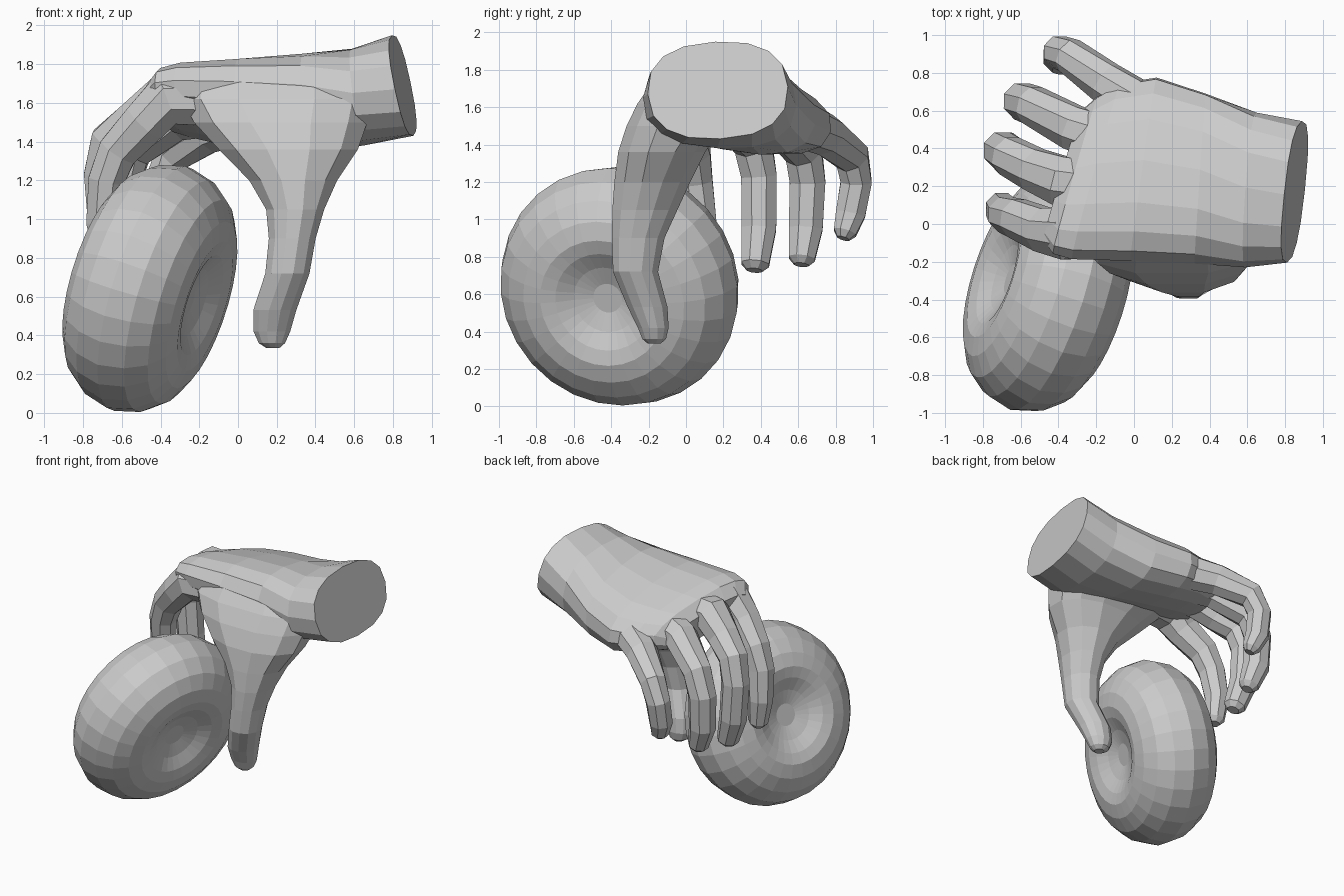
import bpy, bmesh
from math import sin, cos, tau, radians
from mathutils import Vector, Matrix

if "Cube" in bpy.data.objects:
    bpy.data.objects.remove(bpy.data.objects["Cube"])


def loft(name, rings):
    """Skin a list of equal-sized point rings and cap both ends."""
    bm = bmesh.new()
    rows = [[bm.verts.new(p) for p in ring] for ring in rings]
    n = len(rows[0])
    for a, b in zip(rows, rows[1:]):
        for i in range(n):
            j = (i + 1) % n
            bm.faces.new((a[i], a[j], b[j], b[i]))
    bm.faces.new(rows[0])
    bm.faces.new(rows[-1])
    bmesh.ops.recalc_face_normals(bm, faces=bm.faces)
    mesh = bpy.data.meshes.new(name)
    bm.to_mesh(mesh)
    bm.free()
    obj = bpy.data.objects.new(name, mesh)
    bpy.context.collection.objects.link(obj)
    return obj


def soft(v, p=0.82):
    """Squares off an ellipse a little."""
    return (1 if v >= 0 else -1) * abs(v) ** p


def finger(name, path):
    """Tube along (x, y, z, radius) joints with a rounded tip."""
    pts = [Vector(p[:3]) for p in path]
    rad = [p[3] for p in path]
    end = (pts[-1] - pts[-2]).normalized()
    pts.append(pts[-1] + end * 0.035)
    rad.append(rad[-1] * 0.55)
    rings = []
    for k, c in enumerate(pts):
        t = (pts[min(k + 1, len(pts) - 1)] - pts[max(k - 1, 0)]).normalized()
        up = t.cross(Vector((0, 1, 0))).normalized()
        side = up.cross(t)
        rings.append([c + rad[k] * (side * cos(a) + up * sin(a))
                      for a in (tau * (i + 0.5) / 8 for i in range(8))])
    return loft(name, rings)


# Round cushion with a shallow dimple on each side, leaning over
half = [(0.08, 0.22), (0.18, 0.25), (0.27, 0.295), (0.35, 0.313), (0.45, 0.293),
        (0.55, 0.235), (0.625, 0.135)]
profile = half + [(0.66, 0)] + [(r, -h) for r, h in reversed(half)]
disc = loft("dimpled_disc", [[(r * cos(tau * i / 28), r * sin(tau * i / 28), h)
                              for i in range(28)] for r, h in profile])
tilt = Vector((0.91, -0.29, -0.29)).to_track_quat('Z', 'Y').to_matrix().to_4x4()
disc.data.transform(Matrix.Translation((-0.455, -0.355, 0.642)) @ tilt)

# Palm and wrist: x, cy, cz, half width, half height, roll, x shear by width, by height
stations = [
    (0.85, 0.17, 1.69, 0.375, 0.26, 3, 0.04, -0.055),
    (0.62, 0.18, 1.63, 0.41, 0.25, -3, 0.03, -0.03),
    (0.35, 0.24, 1.60, 0.46, 0.23, -12, 0.03, 0),
    (0.05, 0.29, 1.59, 0.50, 0.2, -14, 0.07, 0),
    (-0.20, 0.28, 1.60, 0.48, 0.165, -14, 0.13, 0),
    (-0.31, 0.26, 1.60, 0.43, 0.14, -14, 0.12, 0),
    (-0.38, 0.26, 1.57, 0.35, 0.09, -14, 0.10, 0),
]
palm_rings = []
for x, cy, cz, w, h, roll, sw, sh in stations:
    c, s = cos(radians(roll)), sin(radians(roll))
    ring = []
    for i in range(16):
        u, v = soft(cos(tau * i / 16)), soft(sin(tau * i / 16))
        ring.append((x + sw * u + sh * v, cy + w * u * c - h * v * s, cz + w * u * s + h * v * c))
    palm_rings.append(ring)
hand = loft("hand", palm_rings)

# Thumb with its wide web: z, cx, cy, rx, ry, squareness
thumb_levels = [
    (1.74, 0.20, 0.06, 0.48, 0.24, 0.7), (1.62, 0.20, 0.00, 0.50, 0.265, 0.7),
    (1.50, 0.22, -0.06, 0.46, 0.265, 0.8), (1.36, 0.26, -0.13, 0.37, 0.24, 0.9),
    (1.20, 0.285, -0.18, 0.235, 0.21, 1), (1.05, 0.295, -0.22, 0.155, 0.18, 1),
    (0.90, 0.28, -0.255, 0.125, 0.145, 1), (0.72, 0.255, -0.27, 0.118, 0.125, 1),
    (0.53, 0.19, -0.205, 0.115, 0.11, 1), (0.42, 0.175, -0.175, 0.098, 0.085, 1),
    (0.36, 0.175, -0.17, 0.07, 0.065, 1), (0.335, 0.18, -0.17, 0.035, 0.035, 1),
]
parts = [loft("thumb", [[(cx + rx * soft(cos(tau * (i + 0.5) / 12), q),
                          cy + ry * soft(sin(tau * (i + 0.5) / 12), q), z)
                         for i in range(12)] for z, cx, cy, rx, ry, q in thumb_levels])]

# Four curled fingers
paths = {
    "index_finger": [(-0.15, -0.02, 1.62, 0.15), (-0.37, -0.05, 1.62, 0.15), (-0.48, -0.03, 1.50, 0.125),
                     (-0.62, 0.03, 1.35, 0.11),
                     (-0.68, 0.05, 1.2, 0.1), (-0.70, 0.08, 0.98, 0.09), (-0.68, 0.08, 0.8, 0.07)],
    "middle_finger": [(-0.2, 0.2, 1.61, 0.14), (-0.39, 0.23, 1.61, 0.14), (-0.53, 0.29, 1.50, 0.12),
                      (-0.66, 0.36, 1.40, 0.11),
                      (-0.7, 0.39, 1.23, 0.103), (-0.68, 0.39, 0.95, 0.1), (-0.62, 0.37, 0.76, 0.08)],
    "ring_finger": [(-0.1, 0.43, 1.56, 0.14), (-0.32, 0.51, 1.52, 0.125), (-0.54, 0.63, 1.36, 0.108),
                    (-0.595, 0.65, 1.2, 0.103), (-0.59, 0.64, 0.95, 0.098), (-0.54, 0.62, 0.79, 0.075)],
    "little_finger": [(0.05, 0.62, 1.51, 0.13), (-0.15, 0.75, 1.45, 0.115), (-0.34, 0.89, 1.33, 0.098),
                      (-0.395, 0.91, 1.2, 0.09), (-0.4, 0.88, 1.03, 0.086), (-0.37, 0.85, 0.93, 0.066)],
}
parts += [finger(name, path) for name, path in paths.items()]

# Fuse thumb and fingers into the palm
bpy.context.view_layer.objects.active = hand
for part in parts:
    mod = hand.modifiers.new("fuse", 'BOOLEAN')
    mod.operation = 'UNION'
    mod.solver = 'EXACT'
    mod.object = part
    bpy.ops.object.modifier_apply(modifier=mod.name)
    bpy.data.objects.remove(part)
